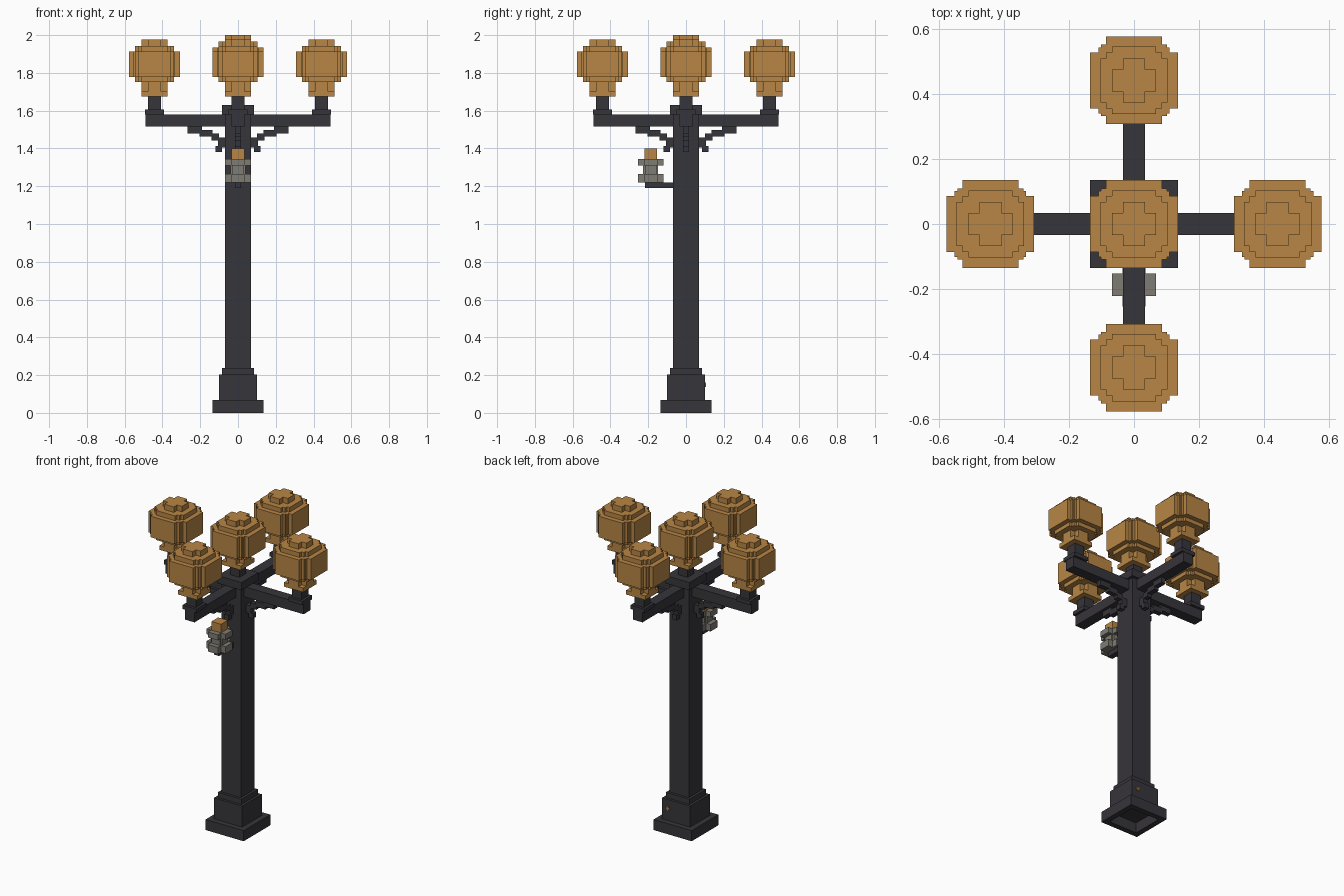
import bpy
import bmesh
from mathutils import Matrix, Vector

if "Cube" in bpy.data.objects:
    bpy.data.objects.remove(bpy.data.objects["Cube"], do_unlink=True)


def material(name, rgb):
    m = bpy.data.materials.new(name)
    m.use_nodes = True
    m.diffuse_color = (*rgb, 1)
    bsdf = next(n for n in m.node_tree.nodes if n.type == 'BSDF_PRINCIPLED')
    bsdf.inputs["Base Color"].default_value = (*rgb, 1)
    return m


IRON = material("dark iron", (0.037, 0.035, 0.043))
AMBER = material("amber glass", (0.48, 0.24, 0.06))
STONE = material("weathered grey", (0.21, 0.20, 0.17))


def box(bm, hx, hy, z0, z1, x=0, y=0):
    size = Matrix.Diagonal((2 * hx, 2 * hy, z1 - z0, 1))
    bmesh.ops.create_cube(bm, size=1, matrix=Matrix.Translation((x, y, (z0 + z1) / 2)) @ size)


def cross(bm, long, short, z0, z1):
    """Plus-shaped slab, built as three boxes that only touch."""
    box(bm, long, short, z0, z1)
    arm = (long - short) / 2
    for s in (-1, 1):
        box(bm, short, arm, z0, z1, 0, s * (short + arm))


def finish(bm, name, mat, loc=(0, 0, 0), turn=0):
    me = bpy.data.meshes.new(name)
    bm.to_mesh(me)
    bm.free()
    me.materials.append(mat)
    ob = bpy.data.objects.new(name, me)
    ob.location = loc
    ob.rotation_euler.z = turn
    bpy.context.scene.collection.objects.link(ob)
    return ob


# Stepped globe, z measured from the bottom of its neck
def globe(name, loc):
    bm = bmesh.new()
    box(bm, 0.068, 0.068, 0, 0.027)
    cross(bm, 0.068, 0.035, 0.027, 0.077)
    for z0, z1 in ((0.077, 0.102), (0.237, 0.267)):
        cross(bm, 0.104, 0.068, z0, z1)
        box(bm, 0.086, 0.086, z0, z1)
    cross(bm, 0.135, 0.086, 0.102, 0.237)
    cross(bm, 0.11, 0.102, 0.102, 0.237)
    cross(bm, 0.068, 0.034, 0.267, 0.302)
    finish(bm, name, AMBER, loc)


# Plinth: walls around a hollow underside
bm = bmesh.new()
for s in (-1, 1):
    box(bm, 0.0175, 0.135, 0, 0.068, s * 0.1175)
    box(bm, 0.1, 0.0175, 0, 0.068, 0, s * 0.1175)
finish(bm, "plinth", IRON)

# Pedestal and its collar
bm = bmesh.new()
box(bm, 0.1, 0.1, 0.066, 0.203)
box(bm, 0.084, 0.084, 0.203, 0.237)
finish(bm, "pedestal", IRON)

# Pole
bm = bmesh.new()
box(bm, 0.068, 0.068, 0.237, 1.58)
finish(bm, "pole", IRON)

# Cap and centre stem
bm = bmesh.new()
box(bm, 0.085, 0.085, 1.58, 1.63)
box(bm, 0.034, 0.034, 1.63, 1.698)
finish(bm, "pole_cap", IRON)
globe("centre_globe", (0, 0, 1.698))

# Four arms, each with a stem, a stepped brace and a globe
REACH = 0.4425
# brace steps: inner x, outer x, bottom z, top z
STEPS = [(0.19, 0.268, 1.48, 1.515), (0.135, 0.205, 1.462, 1.497),
         (0.1, 0.14, 1.443, 1.478), (0.068, 0.105, 1.405, 1.458),
         (0.085, 0.118, 1.38, 1.412)]
for side, direction in (("left", (1, 0)), ("back", (0, 1)),
                        ("right", (-1, 0)), ("front", (0, -1))):
    d = Vector(direction)
    turn = Vector((1, 0)).angle_signed(d) * -1

    bm = bmesh.new()
    box(bm, 0.211, 0.034, 1.515, 1.58, 0.279)
    finish(bm, side + "_arm", IRON, turn=turn)

    bm = bmesh.new()
    box(bm, 0.05, 0.05, 1.58, 1.605, REACH)
    box(bm, 0.034, 0.034, 1.605, 1.675, REACH)
    finish(bm, side + "_stem", IRON, turn=turn)

    bm = bmesh.new()
    for x0, x1, z0, z1 in STEPS:
        box(bm, (x1 - x0) / 2, 0.016, z0, z1, (x0 + x1) / 2)
    finish(bm, side + "_brace", IRON, turn=turn)

    globe(side + "_globe", (d.x * REACH, d.y * REACH, 1.675))

# Small lantern on a bracket at the front of the pole
LAMP_Y = -0.187
bm = bmesh.new()
box(bm, 0.017, 0.075, 1.19, 1.22, 0, -0.142)
finish(bm, "lantern_bracket", IRON)

bm = bmesh.new()
cross(bm, 0.068, 0.035, 1.22, 1.265)
cross(bm, 0.04, 0.03, 1.265, 1.31)
cross(bm, 0.068, 0.035, 1.31, 1.345)
finish(bm, "lantern_body", STONE, (0, LAMP_Y, 0))

bm = bmesh.new()
box(bm, 0.034, 0.034, 1.345, 1.4)
finish(bm, "lantern_flame", AMBER, (0, LAMP_Y, 0))

# Tiny stud plate on the back of the pedestal
bm = bmesh.new()
box(bm, 0.012, 0.003, 0.144, 0.152, 0.056, 0.102)
box(bm, 0.004, 0.003, 0.136, 0.16, 0.056, 0.1025)
finish(bm, "pedestal_stud", AMBER)
